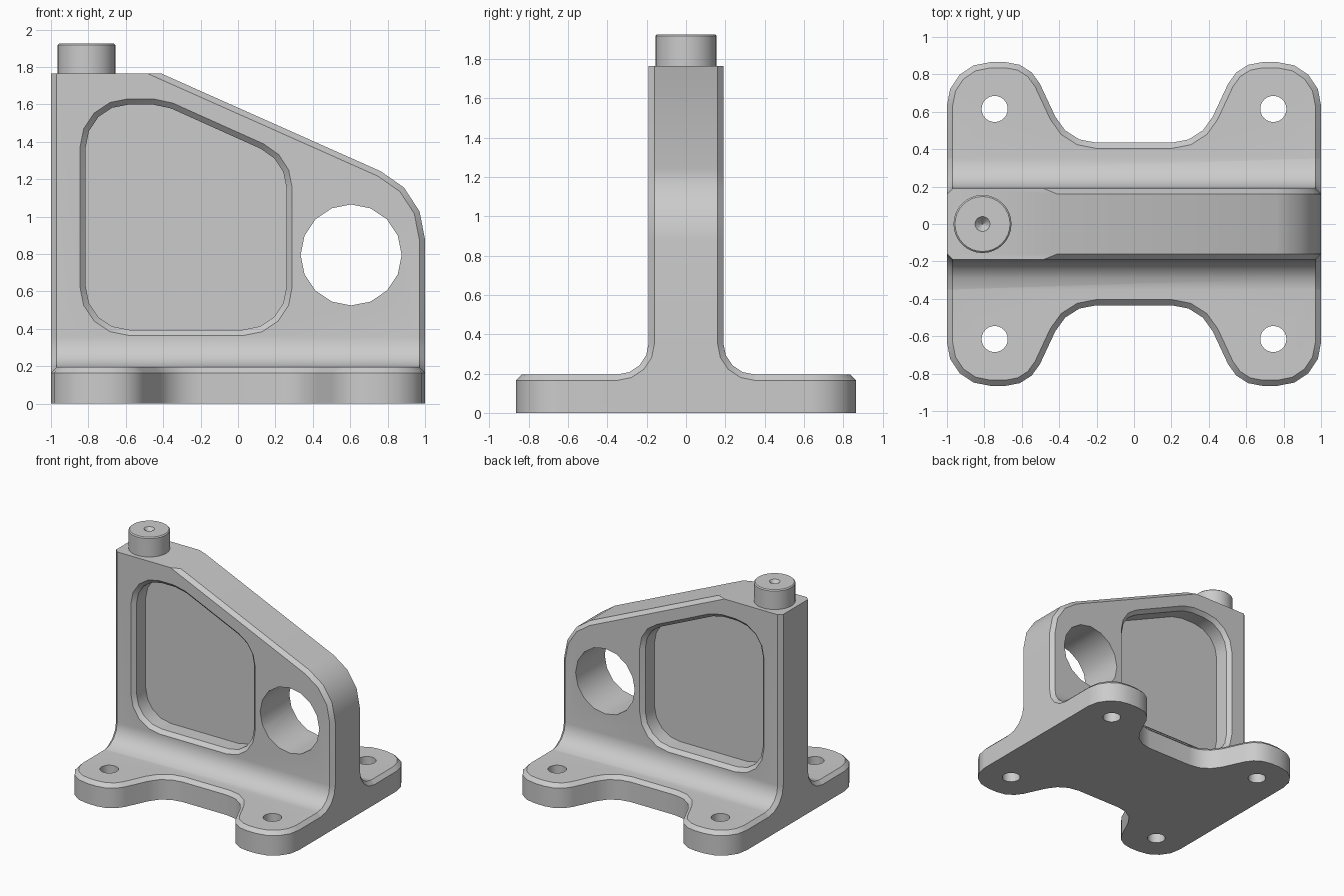
import bpy, bmesh, math
from mathutils import Vector

if "Cube" in bpy.data.objects:
    bpy.data.objects.remove(bpy.data.objects["Cube"])

CH = 0.03          # chamfer width
HALF = 0.19        # half thickness of the upright
BASE_TOP = 0.195
FILLET = 0.16

metal = bpy.data.materials.new("plain grey metal")
metal.use_nodes = True
grey = (0.6, 0.6, 0.6, 1)
metal.diffuse_color = grey
metal.node_tree.nodes["Principled BSDF"].inputs["Base Color"].default_value = grey


def rounded(corners):
    """Round each (x, y, radius) corner with steps of about 22.5 degrees."""
    out = []
    n = len(corners)
    for i, (x, y, r) in enumerate(corners):
        p = Vector((x, y))
        if r == 0:
            out.append(p)
            continue
        a = (Vector(corners[i - 1][:2]) - p).normalized()
        b = (Vector(corners[(i + 1) % n][:2]) - p).normalized()
        turn = math.pi - a.angle(b)
        start = p + a * r * math.tan(turn / 2)
        centre = p + (a + b).normalized() * r / math.cos(turn / 2)
        sign = 1 if a.x * b.y - a.y * b.x < 0 else -1
        arm = start - centre
        steps = max(1, round(turn / math.radians(22.5)))
        for k in range(steps + 1):
            t = sign * turn * k / steps
            c, s = math.cos(t), math.sin(t)
            out.append(centre + Vector((arm.x * c - arm.y * s, arm.x * s + arm.y * c)))
    return out


def inset(poly, d, keep=lambda p, q: False):
    """Move edges of a counter-clockwise outline inward, except kept ones."""
    n = len(poly)
    lines = []
    for i in range(n):
        p, q = poly[i], poly[(i + 1) % n]
        e = (q - p).normalized()
        lines.append((Vector((-e.y, e.x)), 0 if keep(p, q) else d))
    out = []
    for i in range(n):
        (m, a), (k, b) = lines[i - 1], lines[i]
        det = m.x * k.y - m.y * k.x
        if abs(det) < 1e-5:
            shift = k * b
        else:
            shift = Vector((a * k.y - b * m.y, b * m.x - a * k.x)) / det
        out.append(poly[i] + shift)
    return out


def loft(name, rings):
    """Skin matching rings of points and cap both ends."""
    bm = bmesh.new()
    vs = [[bm.verts.new(p) for p in ring] for ring in rings]
    n = len(vs[0])
    for lo, hi in zip(vs, vs[1:]):
        for i in range(n):
            j = (i + 1) % n
            bm.faces.new((lo[i], lo[j], hi[j], hi[i]))
    bm.faces.new(vs[0])
    bm.faces.new(vs[-1])
    bmesh.ops.recalc_face_normals(bm, faces=bm.faces)
    me = bpy.data.meshes.new(name)
    bm.to_mesh(me)
    bm.free()
    me.materials.append(metal)
    ob = bpy.data.objects.new(name, me)
    bpy.context.collection.objects.link(ob)
    return ob


def activate(ob):
    bpy.ops.object.select_all(action="DESELECT")
    ob.select_set(True)
    bpy.context.view_layer.objects.active = ob


def combine(target, tool, operation):
    activate(target)
    mod = target.modifiers.new("combine", "BOOLEAN")
    mod.operation, mod.solver, mod.object = operation, "EXACT", tool
    bpy.ops.object.modifier_apply(modifier=mod.name)
    bpy.data.objects.remove(tool)


def circle(x, y, r, n):
    return [Vector((x + r * math.cos(2 * math.pi * i / n),
                    y + r * math.sin(2 * math.pi * i / n))) for i in range(n)]


def flat(poly, z):
    return [(p.x, p.y, z) for p in poly]


def upright(poly, y):
    return [(p.x, y, p.y) for p in poly]


# Base plate with four lobes and a chamfered top edge
quarter = [(1, 0.865, 0.23), (0.557, 0.865, 0.2), (0.356, 0.435, 0.24)]
half = quarter + [(-x, y, r) for x, y, r in reversed(quarter)]
plan = rounded(half + [(-x, -y, r) for x, y, r in half])
body = loft("bracket_body", [flat(plan, 0), flat(plan, BASE_TOP - CH),
                             flat(inset(plan, CH), BASE_TOP)])


# Filleted foot joining the plate and the upright
def foot(x, grow):
    r = FILLET + grow
    side = HALF + FILLET
    pts = [(side, 0.05)]
    for k in range(5):
        t = math.pi / 2 * k / 4
        pts.append((side - r * math.sin(t), BASE_TOP + FILLET - r * math.cos(t)))
    return [(x, y, z) for y, z in pts] + [(x, -y, z) for y, z in reversed(pts)]


combine(body, loft("foot", [foot(-1, CH), foot(CH - 1, 0), foot(1 - CH, 0), foot(1, CH)]), "UNION")

# Upright panel with sloping top and chamfered edges
outline = rounded([(-1, BASE_TOP + FILLET, 0), (1, BASE_TOP + FILLET, 0),
                   (1, 1.137, 0.40), (-0.41, 1.765, 0), (-1, 1.765, 0)])
small = inset(outline, CH, lambda p, q: abs(p.y - q.y) < 1e-4)
combine(body, loft("panel", [upright(small, -HALF), upright(outline, CH - HALF),
                             upright(outline, HALF - CH), upright(small, HALF)]), "UNION")

# Chamfered pocket on each face, leaving a thin web
pocket = rounded([(-0.845, 0.365, 0.26), (0.29, 0.365, 0.26), (0.29, 1.32, 0.26),
                  (-0.40, 1.63, 0.26), (-0.845, 1.63, 0.26)])
inner, outer = inset(pocket, CH), inset(pocket, -0.02)
for s in (-1, 1):
    combine(body, loft("pocket_cut", [upright(outer, s * (HALF + 0.02)),
                                      upright(inner, s * (HALF - CH)),
                                      upright(inner, s * 0.04)]), "DIFFERENCE")

# Large cross hole
bore = circle(0.605, 0.795, 0.27, 16)
combine(body, loft("bore_cut", [upright(bore, -0.5), upright(bore, 0.5)]), "DIFFERENCE")

# Bolt holes in the lobes
for sx in (-1, 1):
    for sy in (-1, 1):
        ring = circle(sx * 0.745, sy * 0.615, 0.07, 24)
        combine(body, loft("bolt_cut", [flat(ring, -0.1), flat(ring, 0.4)]), "DIFFERENCE")

# Round boss with a centre dimple
profile = [(0.155, 1.765), (0.155, 1.917), (0.147, 1.925), (0.04, 1.925), (0.002, 1.88)]
boss = loft("top_boss", [flat(circle(-0.81, 0, r, 32), z) for r, z in profile])

for ob in (body, boss):
    activate(ob)
    bpy.ops.object.shade_smooth_by_angle(angle=math.radians(30))
    weighted = ob.modifiers.new("even shading", "WEIGHTED_NORMAL")
    weighted.keep_sharp = True
